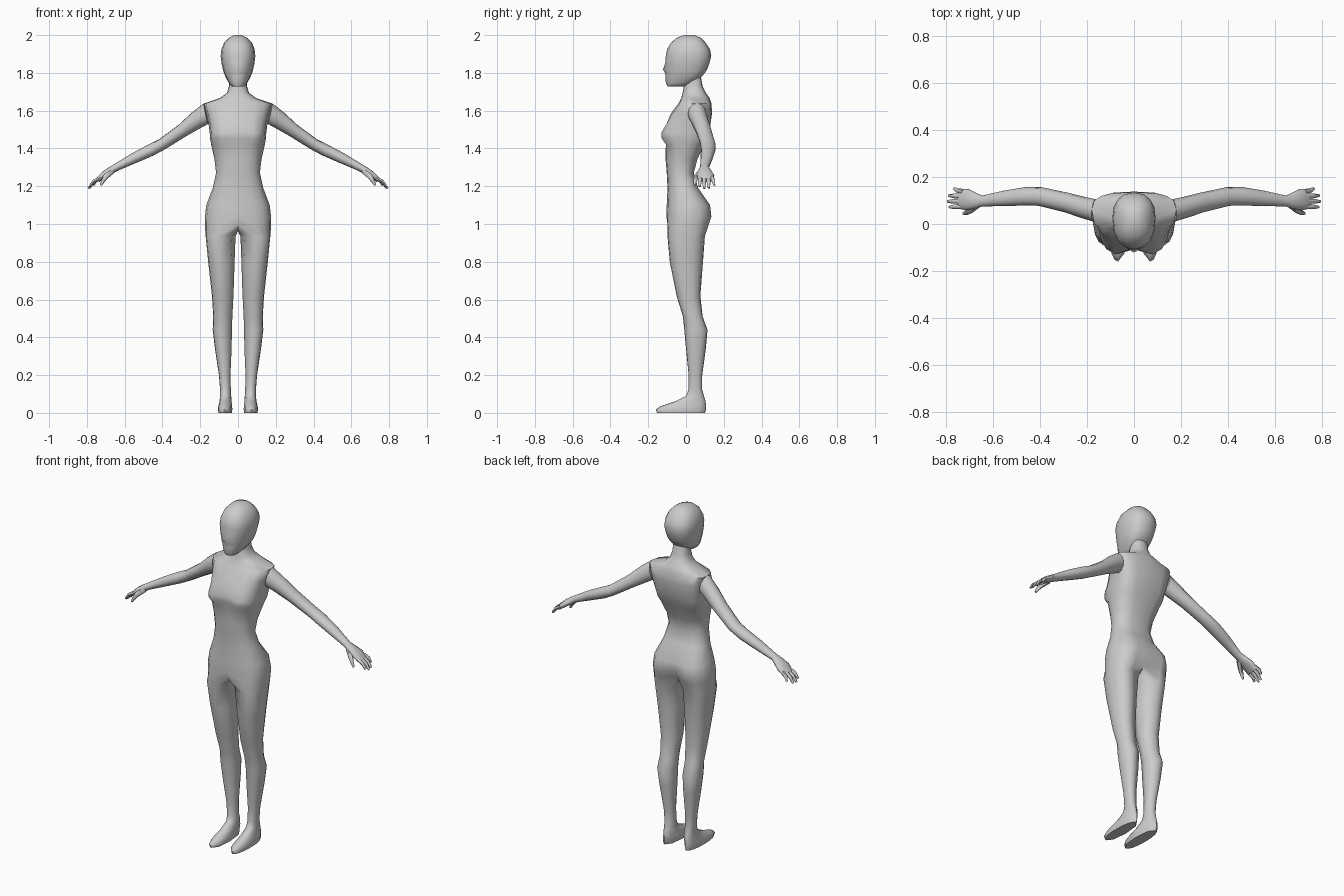
import bpy, bmesh, math
from mathutils import Vector

grey = bpy.data.materials.new("plain_grey")
grey.diffuse_color = (0.6, 0.6, 0.6, 1)


def finish(bm, name):
    """Mirror across x, weld the middle and make a smooth shaded object."""
    geom = bmesh.ops.duplicate(bm, geom=bm.verts[:] + bm.edges[:] + bm.faces[:])["geom"]
    for v in geom:
        if isinstance(v, bmesh.types.BMVert):
            v.co.x = -v.co.x
    bmesh.ops.remove_doubles(bm, verts=bm.verts[:], dist=0.0005)
    bmesh.ops.recalc_face_normals(bm, faces=bm.faces[:])
    me = bpy.data.meshes.new(name)
    bm.to_mesh(me)
    bm.free()
    ob = bpy.data.objects.new(name, me)
    bpy.context.collection.objects.link(ob)
    me.materials.append(grey)
    bpy.ops.object.select_all(action='DESELECT')
    ob.select_set(True)
    bpy.context.view_layer.objects.active = ob
    bpy.ops.object.shade_smooth_by_angle(angle=math.radians(60))


def add(bm, pts):
    return [bm.verts.new(p) for p in pts]


def skin(bm, rows, closed):
    for a, b in zip(rows, rows[1:]):
        n = len(a)
        for i in range(n if closed else n - 1):
            j = (i + 1) % n
            bm.faces.new((a[i], a[j], b[j], b[i]))


def spow(v, e):
    return math.copysign(abs(v) ** e, v)


def half_row(z, hw, yf, ym, yb, df=0, db=0, e=0.85):
    """Nine points from front centre to back centre; df, db dent the centre."""
    pts = []
    for i in range(9):
        a = math.radians(-90 + 22.5 * i)
        s = spow(math.sin(a), e)
        x = hw * abs(math.cos(a)) ** e if 0 < i < 8 else 0
        y = ym + s * ((yb - ym) if s > 0 else (ym - yf))
        y += df if i == 0 else -db if i == 8 else 0
        pts.append((x, y, z))
    return pts


def leg_row(z, xi, xo, yf, yb, e=0.9):
    """Twelve points: nine round the outside, three on the inside."""
    angles = [-90 + 22.5 * i for i in range(9)] + [135, 180, 225]
    cx, rx, cy, ry = (xi + xo) / 2, (xo - xi) / 2, (yf + yb) / 2, (yb - yf) / 2
    return [(cx + rx * spow(math.cos(math.radians(a)), e),
             cy + ry * spow(math.sin(math.radians(a)), e), z) for a in angles]


# Body: neck, torso, legs and feet in one skin
bm = bmesh.new()
torso = [add(bm, half_row(*r)) for r in [
    (1.80, .042, .00, .04, .075),
    (1.73, .048, -.012, .045, .088),
    (1.695, .058, -.018, .05, .105),
    (1.667, .095, -.025, .06, .125),
    (1.638, .18, -.04, .06, .135, 0, 0, .7),
    (1.585, .168, -.08, .06, .138, 0, 0, .7),
    (1.53, .156, -.112, .05, .135, .01, .005, .7),
    (1.485, .15, -.138, .03, .125, .03, .008, .65),
    (1.455, .148, -.138, .02, .115, .03, .008, .65),
    (1.42, .142, -.112, .0, .10, .005, .008, .75),
    (1.34, .124, -.108, -.02, .065, 0, .006),
    (1.27, .116, -.102, -.025, .045, 0, .004),
    (1.19, .134, -.098, -.01, .07, 0, .006),
    (1.10, .168, -.102, .01, .135, 0, .02, .8),
    (1.04, .175, -.104, .01, .142, 0, .04, .75),
    (1.00, .176, -.104, .01, .128, .006, .045, .75)]]
skin(bm, torso, False)
bm.faces.new(torso[0])
crotch = add(bm, [(0, .05, .968), (0, 0, .962), (0, -.05, .968)])
leg = [torso[-1] + crotch] + [add(bm, leg_row(*r)) for r in [
    (.935, .013, .171, -.098, .10, .8),
    (.80, .018, .158, -.086, .09),
    (.62, .024, .138, -.05, .076),
    (.51, .03, .131, -.016, .088),
    (.44, .032, .134, -.009, .114),
    (.34, .034, .122, 0, .105),
    (.20, .040, .101, .014, .086),
    (.125, .038, .095, .014, .085),
    (.09, .036, .095, .0, .095),
    (.06, .034, .098, -.06, .104),
    (.035, .031, .104, -.135, .106),
    (.018, .030, .106, -.16, .106),
    (0, .033, .103, -.153, .10)]]
skin(bm, leg, True)
bm.faces.new(leg[-1])
finish(bm, "body")

# Head: stacked outlines with the nose pulled out of the middle
bm = bmesh.new()
head = [add(bm, half_row(*r)) for r in [
    (1.728, .032, -.098, -.05, .0),
    (1.745, .048, -.107, -.02, .04),
    (1.78, .067, -.108, .02, .083),
    (1.80, .075, -.107, .02, .10, -.004),
    (1.818, .08, -.107, .02, .112, -.015),
    (1.85, .087, -.106, .02, .124, -.004),
    (1.89, .092, -.107, .025, .134),
    (1.925, .088, -.10, .025, .127),
    (1.96, .074, -.08, .025, .104),
    (1.985, .05, -.05, .025, .08),
    (2.0, .02, -.01, .02, .045)]]
skin(bm, head, False)
bm.faces.new(head[0])
bm.faces.new(head[-1])
finish(bm, "head")


def tube(bm, path, n, first=None):
    """Loft rings of (centre, half depth, half height) along a path."""
    rows = []
    for i, (c, ry, rz) in enumerate(path):
        t = Vector(path[min(i + 1, len(path) - 1)][0]) - Vector(path[max(i - 1, 0)][0])
        if i == 0 and first:
            t = Vector(first)
        side = Vector((0, 0, 1)).cross(t).normalized()
        up = t.cross(side).normalized()
        rows.append(add(bm, [Vector(c) + side * ry * math.cos(2 * math.pi * k / n)
                             + up * rz * math.sin(2 * math.pi * k / n) for k in range(n)]))
    skin(bm, rows, True)
    bm.faces.new(rows[0])
    bm.faces.new(rows[-1])


# Arms with palms
bm = bmesh.new()
tube(bm, [((.168, .058, 1.585), .048, .056),
          ((.215, .07, 1.553), .045, .048),
          ((.29, .092, 1.498), .042, .037),
          ((.40, .117, 1.423), .040, .031),
          ((.46, .118, 1.392), .039, .032),
          ((.55, .109, 1.349), .033, .028),
          ((.645, .098, 1.300), .023, .020),
          ((.675, .099, 1.283), .034, .019),
          ((.71, .104, 1.260), .046, .018),
          ((.742, .107, 1.232), .042, .013)], 12, (1, .1, -.22))
finish(bm, "arms")

# Fingers, then the thumb
bm = bmesh.new()
for y0, y1, x1, z1 in [(.075, .072, .785, 1.198), (.097, .096, .792, 1.188),
                       (.118, .121, .787, 1.19), (.138, .15, .765, 1.205)]:
    mid = ((.728 + x1) / 2 + .008, (y0 + y1) / 2, (1.245 + z1) / 2 + .004)
    tube(bm, [((.728, y0, 1.245), .011, .011), (mid, .010, .010),
              ((x1, y1, z1), .006, .006)], 6)
tube(bm, [((.668, .082, 1.280), .016, .016), ((.70, .055, 1.25), .013, .014),
          ((.716, .047, 1.225), .010, .010), ((.726, .045, 1.205), .006, .006)], 6)
finish(bm, "fingers")
